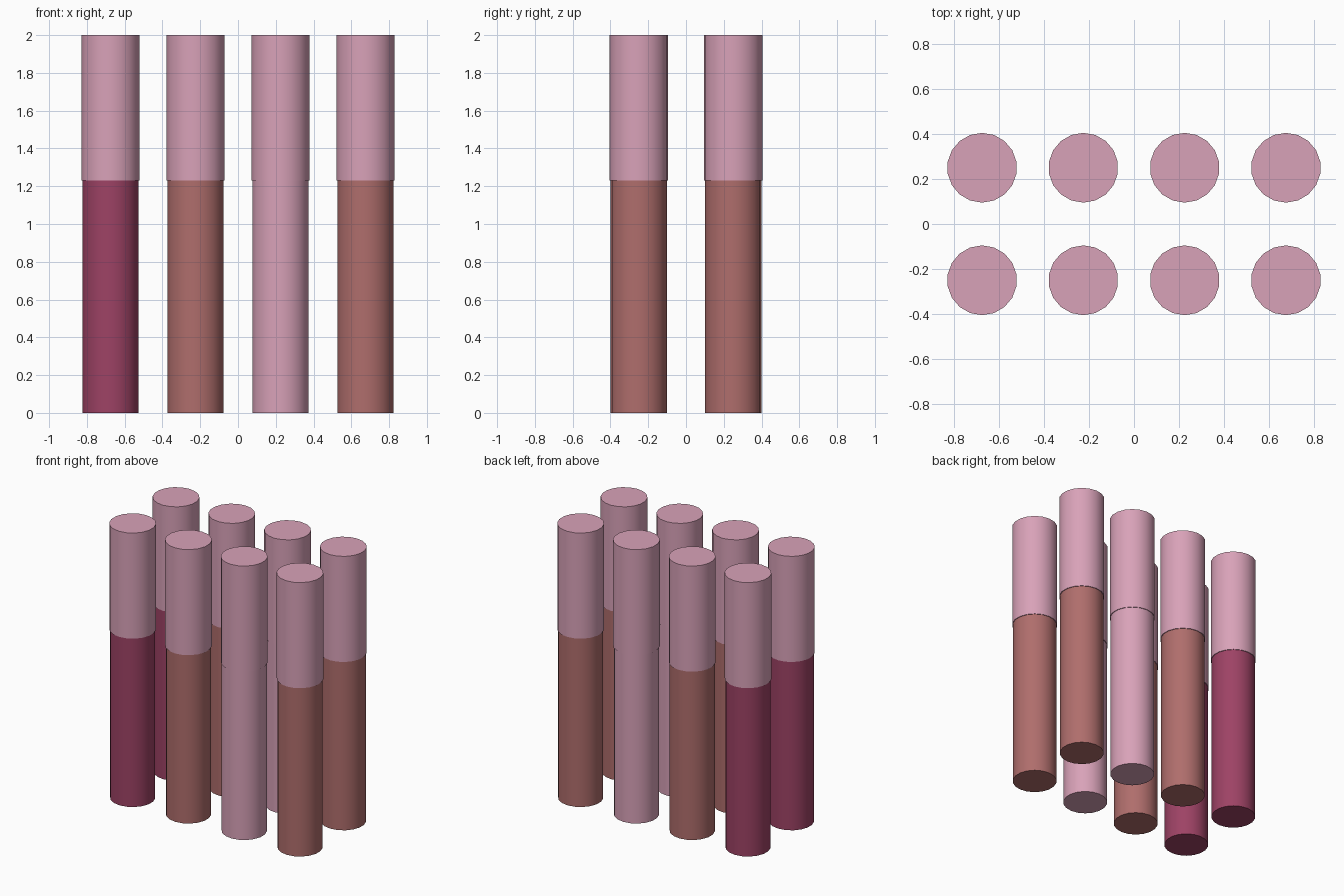
import bpy

cube = bpy.data.objects.get("Cube")
if cube:
    bpy.data.objects.remove(cube, do_unlink=True)


def make_material(name, colour):
    mat = bpy.data.materials.new(name)
    mat.use_nodes = True
    mat.diffuse_color = (*colour, 1)
    bsdf = mat.node_tree.nodes["Principled BSDF"]
    bsdf.inputs["Base Color"].default_value = (*colour, 1)
    return mat


pink = make_material("soft_pink", (0.69, 0.36, 0.48))
brown = make_material("rosy_brown", (0.43, 0.155, 0.15))
berry = make_material("deep_berry", (0.34, 0.055, 0.13))

SIDES = 18
HEIGHT = 2.0
CAP_BOTTOM = 1.23


def cylinder(name, x, y, radius, bottom, top, mat):
    bpy.ops.mesh.primitive_cylinder_add(
        vertices=SIDES, radius=radius, depth=top - bottom,
        location=(x, y, (bottom + top) / 2))
    obj = bpy.context.object
    obj.name = name
    obj.data.materials.append(mat)
    bpy.ops.object.shade_smooth_by_angle()


# Two identical rows of tubes, each with a slightly wider cap
columns = [berry, brown, pink, brown]
for row, y in (("front", -0.25), ("back", 0.25)):
    for i, mat in enumerate(columns):
        x = (i - 1.5) * 0.45
        cylinder(f"{row}_tube_body_{i + 1}", x, y, 0.15, 0, CAP_BOTTOM, mat)
        cylinder(f"{row}_tube_cap_{i + 1}", x, y, 0.155, CAP_BOTTOM, HEIGHT, pink)
